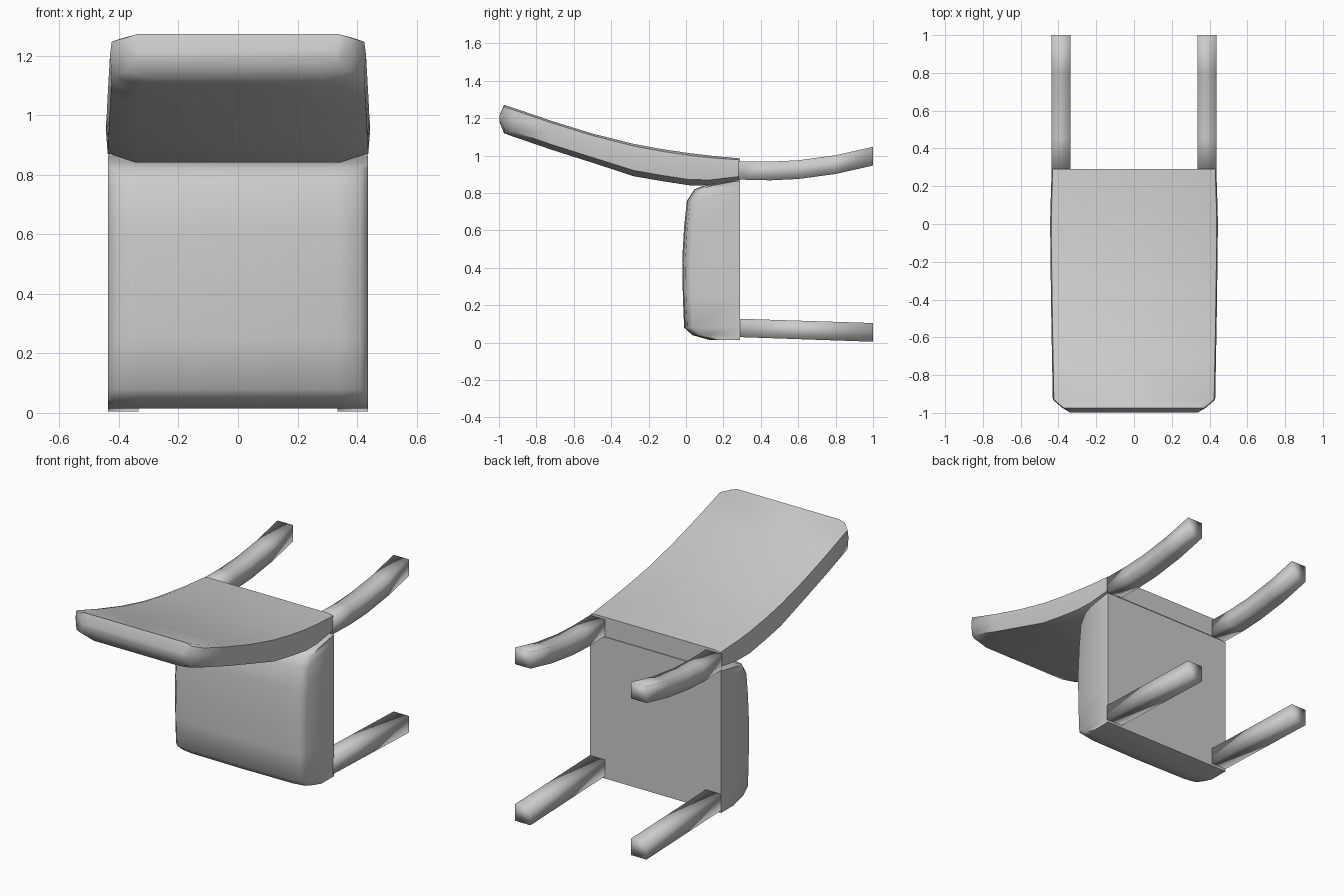
import bpy, bmesh, math

if "Cube" in bpy.data.objects:
    bpy.data.objects.remove(bpy.data.objects["Cube"])


def skin(name, rings, angle):
    """Bridge matching closed rings of points and cap both ends."""
    bm = bmesh.new()
    loops = [[bm.verts.new(p) for p in r] for r in rings]
    n = len(loops[0])
    for a, b in zip(loops, loops[1:]):
        for i in range(n):
            j = (i + 1) % n
            bm.faces.new((a[i], a[j], b[j], b[i]))
    bm.faces.new(loops[0])
    bm.faces.new(loops[-1])
    bmesh.ops.recalc_face_normals(bm, faces=bm.faces)
    me = bpy.data.meshes.new(name)
    bm.to_mesh(me)
    bm.free()
    ob = bpy.data.objects.new(name, me)
    bpy.context.collection.objects.link(ob)
    bpy.ops.object.select_all(action='DESELECT')
    ob.select_set(True)
    bpy.context.view_layer.objects.active = ob
    bpy.ops.object.shade_smooth_by_angle(angle=math.radians(angle))
    return ob


def mirrored(half):
    """Complete a half ring (x >= 0) with its mirror image."""
    return half + [(-x, y, z) for x, y, z in reversed(half) if x > 0]


# Seat cushion, standing upright because the chair lies on its back: z, front y
seat = [(0.015, 0.13), (0.04, 0.04), (0.08, -0.005), (0.25, -0.012), (0.45, -0.015),
        (0.62, -0.005), (0.76, 0.01), (0.82, 0.05), (0.84, 0.10), (0.865, 0.27)]
rings = []
for z, y in seat:
    k = min(1, (0.29 - y) / 0.16)
    rings.append(mirrored([(0, y - 0.005, z), (0.34, y, z), (0.41, y + 0.012 * k, z),
                           (0.437, y + 0.04 * k, z), (0.437, 0.29, z)]))
skin("seat", rings, 60)

# Curved backrest: y, half width, top z, bottom z
back = [(0.29, 0.436, 0.985, 0.868), (0.13, 0.441, 1.0, 0.842), (0.02, 0.444, 1.013, 0.841),
        (-0.13, 0.443, 1.035, 0.864), (-0.28, 0.441, 1.063, 0.89), (-0.5, 0.438, 1.118, 0.962),
        (-0.72, 0.434, 1.186, 1.032), (-0.93, 0.43, 1.258, 1.104),
        (-0.973, 0.38, 1.272, 1.12), (-0.997, 0.34, 1.215, 1.18)]
rings = []
for y, w, zt, zb in back:
    h = zt - zb
    rings.append(mirrored([(0, y, zt), (w - 0.04, y, zt), (w - 0.006, y, zt - 0.07 * h),
                           (w, y, zt - 0.35 * h), (w - 0.006, y, zb + 0.18 * h),
                           (w - 0.10, y, zb), (0, y, zb)]))
skin("backrest", rings, 60)

# Square legs: the rear pair curves, the front pair is straight (y, bottom z, top z)
legs = {"rear_leg": [(0.28, 0.872, 0.970), (0.45, 0.868, 0.968), (0.60, 0.875, 0.975),
                     (0.80, 0.902, 1.002), (1.0, 0.947, 1.047)],
        "front_leg": [(0.28, 0.03, 0.128), (1.0, 0.005, 0.105)]}
for name, path in legs.items():
    for side, s in (("right", 1), ("left", -1)):
        skin(f"{name}_{side}", [[(s * 0.335, y, a), (s * 0.437, y, a),
                                 (s * 0.437, y, b), (s * 0.335, y, b)]
                                for y, a, b in path], 100)
